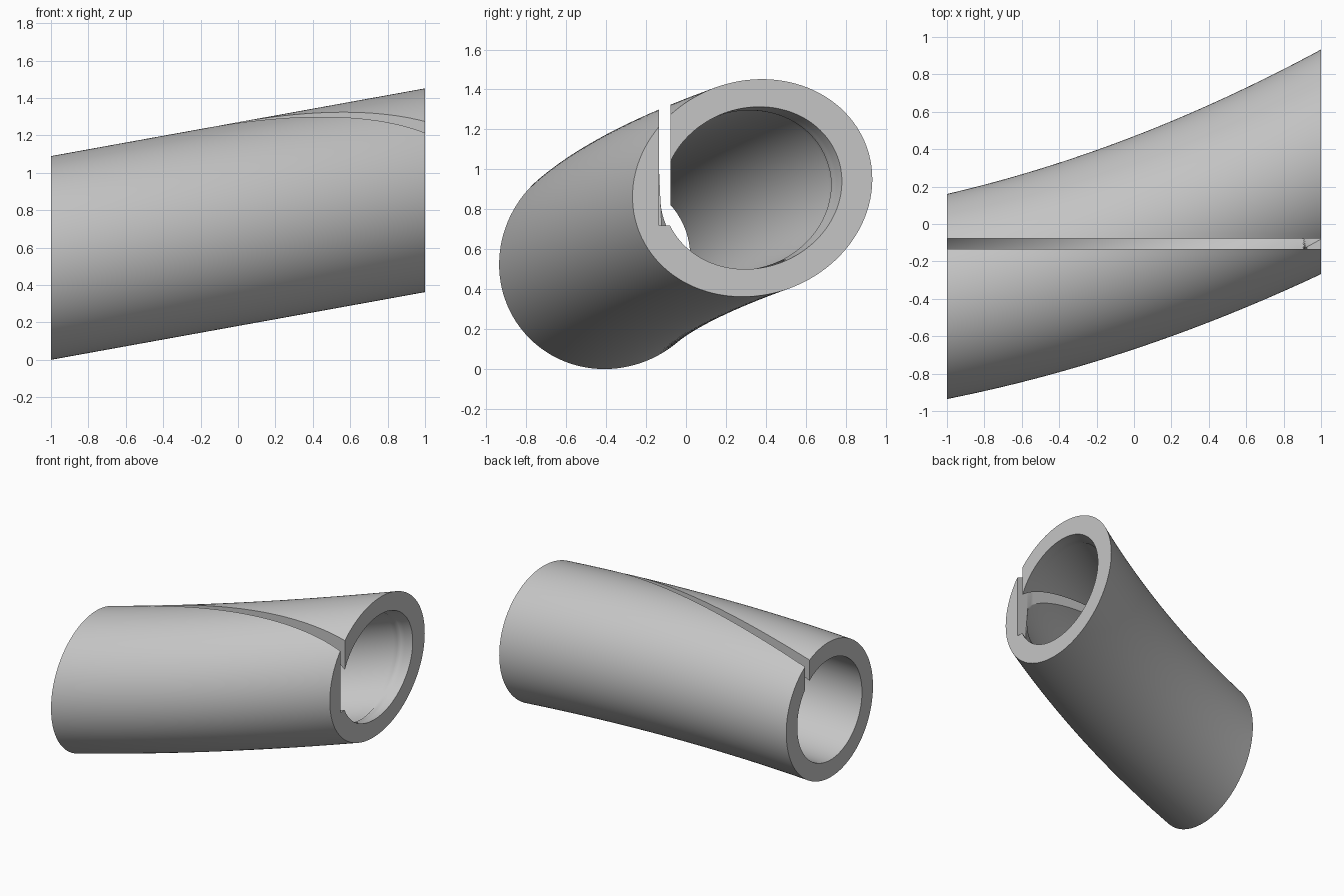
import bpy, bmesh, math
from mathutils import Vector

default_cube = bpy.data.objects.get("Cube")
if default_cube:
    bpy.data.objects.remove(default_cube, do_unlink=True)

OUTER, INNER = 0.536, 0.40
SLOT_LEFT, SLOT_RIGHT, SLOT_FLOOR = -0.135, -0.077, 0.72
ARC_STEPS, SECTIONS = 110, 80


def centre(x):
    return -0.10 + 0.36 * x + 0.0725 * x * x, 0.726 + 0.181 * x


def direction(x):
    t = Vector((1, 0.36 + 0.145 * x, 0.181)).normalized()
    return t.y, t.z


def chord(p, a, b, r):
    """Low and high crossings of a tilted tube section with a straight line at offset p."""
    qa, qb, qc = 1 - b * b, a * b * p, p * p * (1 - a * a) - r * r
    disc = qb * qb - qa * qc
    if disc < 0:
        return None
    root = math.sqrt(disc)
    return (qb - root) / qa, (qb + root) / qa


def section(x):
    """Closed C-shaped outline of the slotted wall at one position."""
    cy, cz = centre(x)
    ty, tz = direction(x)
    left, right, floor = SLOT_LEFT - cy, SLOT_RIGHT - cy, SLOT_FLOOR - cz

    def arc(r, start, end):
        points = []
        for i in range(ARC_STEPS + 1):
            a = start + (end - start) * i / ARC_STEPS
            c, s = math.cos(a), math.sin(a)
            d = r / math.sqrt(1 - (ty * c + tz * s) ** 2)
            points.append(Vector((x, cy + d * c, cz + d * s)))
        return points

    def top_angle(p, r):
        return math.atan2(chord(p, ty, tz, r)[1], p)

    # The slot wall either opens into the bore or stops on the slot floor
    crossing = chord(left, ty, tz, INNER)
    if crossing and crossing[0] < floor:
        corner = meet = (left, crossing[1])
    else:
        corner = (left, floor)
        meet = (chord(floor, tz, ty, INNER)[0], floor)

    bore_end = top_angle(right, INNER)
    bore_start = math.atan2(meet[1], meet[0])
    if bore_start > bore_end:
        bore_start -= 2 * math.pi
    outside = arc(OUTER, top_angle(right, OUTER), top_angle(left, OUTER) - 2 * math.pi)
    bore = arc(INNER, bore_start, bore_end)
    return outside + [Vector((x, cy + corner[0], cz + corner[1]))] + bore


# Material
grey = bpy.data.materials.new("light_grey")
grey.use_nodes = True
grey.diffuse_color = (0.56, 0.56, 0.56, 1)
grey.node_tree.nodes["Principled BSDF"].inputs["Base Color"].default_value = (0.56, 0.56, 0.56, 1)

# Curved tube with a straight slot through its upper wall and flat ends
bm = bmesh.new()
rings = [[bm.verts.new(p) for p in section(2 * i / SECTIONS - 1)] for i in range(SECTIONS + 1)]
for a, b in zip(rings, rings[1:]):
    for k in range(len(a)):
        bm.faces.new((a[k - 1], a[k], b[k], b[k - 1]))
bm.faces.new(rings[0])
bm.faces.new(rings[-1])
bmesh.ops.remove_doubles(bm, verts=bm.verts[:], dist=1e-5)
bmesh.ops.recalc_face_normals(bm, faces=bm.faces[:])

mesh = bpy.data.meshes.new("slotted_tube")
bm.to_mesh(mesh)
bm.free()
mesh.materials.append(grey)
tube = bpy.data.objects.new("slotted_tube", mesh)
bpy.context.scene.collection.objects.link(tube)

# Smooth walls, crisp rims and slot edges
bpy.ops.object.select_all(action="DESELECT")
tube.select_set(True)
bpy.context.view_layer.objects.active = tube
bpy.ops.object.shade_smooth_by_angle(angle=math.radians(30))
